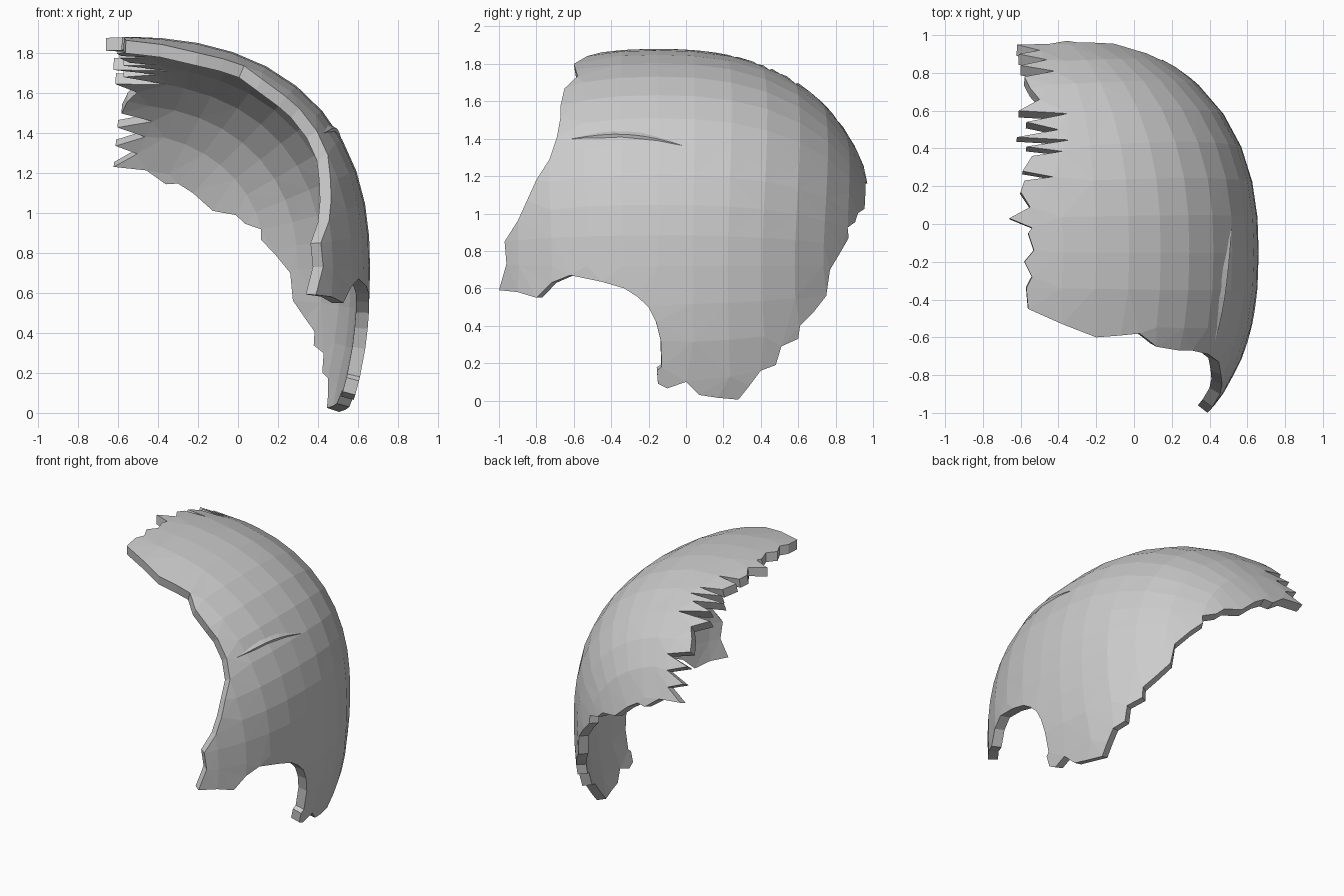
import bpy, bmesh, math
from mathutils import Vector, geometry

if "Cube" in bpy.data.objects:
    bpy.data.objects.remove(bpy.data.objects["Cube"])

# Dome the bone follows: a slightly boxy ellipsoid
C = Vector((-0.60, -0.15, 0.72))
P = 2.4


def axes(d):
    return (1.26, 1.18 if d.y > 0 else 1.2, 1.16 if d.z > 0 else 1.45)


def on_dome(p):
    d = Vector(p) - C
    f = sum(abs(v / a) ** P for v, a in zip(d, axes(d)))
    return C + d * f ** (-1 / P)


def solve(axis, known):
    """Find the missing coordinate on the dome from the other two."""
    p = C.copy()
    for i, v in known:
        p[i] = v
    d = p - C
    if axis == 2:
        d.z = 1
    a = axes(d)
    rest = 1 - sum(abs(d[i] / a[i]) ** P for i, _ in known)
    p[axis] = C[axis] + a[axis] * max(rest, 0.0005) ** (1 / P)
    return p


# Outline: lower and front edge (y, z), front top edge (x, y), toothed edge (x, y), back edge (x, y, z)
side = [(.87, .87), (.83, .80), (.77, .70), (.75, .56), (.68, .47), (.61, .40), (.60, .33),
        (.51, .29), (.48, .19), (.40, .16), (.34, .08), (.28, .005), (.17, .015), (.07, .03),
        (0, .10), (-.10, .065), (-.15, .09), (-.155, .16), (-.13, .18), (-.135, .32), (-.16, .42),
        (-.20, .50), (-.26, .555), (-.33, .60), (-.45, .635), (-.62, .67), (-.72, .63),
        (-.80, .55), (-.90, .58), (-1.0, .59), (-.96, .73), (-.97, .85), (-.90, .96),
        (-.85, 1.07), (-.80, 1.18), (-.73, 1.29), (-.69, 1.41), (-.67, 1.52)]
front_top = [(.24, -.67), (.12, -.65), (.03, -.58), (-.07, -.59), (-.20, -.60), (-.38, -.53), (-.56, -.45)]
teeth = [(-.57, -.34), (-.54, -.28), (-.58, -.20), (-.53, -.14), (-.56, -.05), (-.54, -.02),
         (-.66, .03), (-.55, .09), (-.60, .17), (-.58, .23), (-.43, .25), (-.59, .28), (-.54, .36),
         (-.38, .385), (-.57, .41), (-.34, .445), (-.62, .46), (-.40, .50), (-.57, .54),
         (-.35, .585), (-.61, .60), (-.50, .66), (-.55, .72), (-.58, .78), (-.42, .81),
         (-.60, .84), (-.46, .87), (-.61, .90), (-.50, .92), (-.62, .95)]
back = [(-.45, .98, 1.25), (-.35, .99, 1.17), (-.28, .99, 1.18), (-.20, .99, 1.13),
        (-.10, .97, 1.03), (.03, .95, 1.01), (.08, .93, .96), (.17, .89, .93)]
rim = [solve(0, [(1, y), (2, z)]) for y, z in side]
rim += [solve(2, [(0, x), (1, y)]) for x, y in front_top + teeth]
rim += [on_dome(p) for p in back]

# Flat chart of the dome (stereographic) used for triangulating inside the outline
N = Vector((.75, .1, .6)).normalized()
U = Vector((0, 1, 0)).cross(N).normalized()
V = N.cross(U)


def to_chart(p):
    d = p - C
    s = Vector([v / a for v, a in zip(d, axes(d))]).normalized()
    return Vector((s.dot(U), s.dot(V))) / (1 + s.dot(N))


def from_chart(q):
    r = q.length_squared
    s = (U * q.x * 2 + V * q.y * 2 + N * (1 - r)) / (1 + r)
    return on_dome(C + Vector([v * a for v, a in zip(s, axes(s))]))


outline = [to_chart(p) for p in rim]
n = len(outline)


def rim_distance(q):
    best = 9
    for i in range(n):
        a, b = outline[i], outline[(i + 1) % n]
        t = max(0, min(1, geometry.intersect_point_line(q, a, b)[1]))
        best = min(best, (a.lerp(b, t) - q).length)
    return best


# Regular bands of points across the dome
inner = []
for i in range(-6, 15):
    a = math.radians(i * 8)
    for j in range(-9, 10):
        b = math.radians(j * 9)
        s = Vector((math.cos(a) * math.cos(b), math.sin(b), math.sin(a) * math.cos(b)))
        q = to_chart(C + Vector([v * k for v, k in zip(s, axes(s))]))
        if rim_distance(q) > 0.025:
            inner.append(q)


def make_object(name, bm):
    me = bpy.data.meshes.new(name)
    bm.to_mesh(me)
    bm.free()
    ob = bpy.data.objects.new(name, me)
    bpy.context.collection.objects.link(ob)
    return ob


# Skull plate
res = geometry.delaunay_2d_cdt(outline + inner, [], [list(range(n))], 1, 1e-5)
bm = bmesh.new()
vs = [bm.verts.new(from_chart(q)) for q in res[0]]
for f in res[2]:
    bm.faces.new([vs[i] for i in f])
bmesh.ops.delete(bm, geom=[v for v in bm.verts if not v.link_faces], context='VERTS')
bm.normal_update()
for f in bm.faces:
    if f.normal.dot(f.calc_center_median() - C) < 0:
        f.normal_flip()
plate = make_object("skull_plate", bm)
mod = plate.modifiers.new("thickness", 'SOLIDIFY')
mod.thickness = 0.065
mod.offset = -1

# Faint raised line on the side
bm = bmesh.new()
rows = []
steps = 8
for i in range(steps + 1):
    t = i / steps
    y = -.62 + .62 * t
    z = 1.40 + .05 * math.sin(math.pi * t) - .04 * t
    w = math.sin(math.pi * t)
    row = []
    for dz, out in ((.015, -.004), (-.012, .012), (-.025, -.006)):
        p = solve(0, [(1, y), (2, z + dz * w)])
        row.append(bm.verts.new(p + (p - C).normalized() * (out * w - .003)))
    rows.append(row)
for r0, r1 in zip(rows, rows[1:]):
    for k in range(2):
        bm.faces.new((r0[k], r0[k + 1], r1[k + 1], r1[k]))
bmesh.ops.remove_doubles(bm, verts=bm.verts, dist=1e-4)
make_object("side_ridge", bm)
